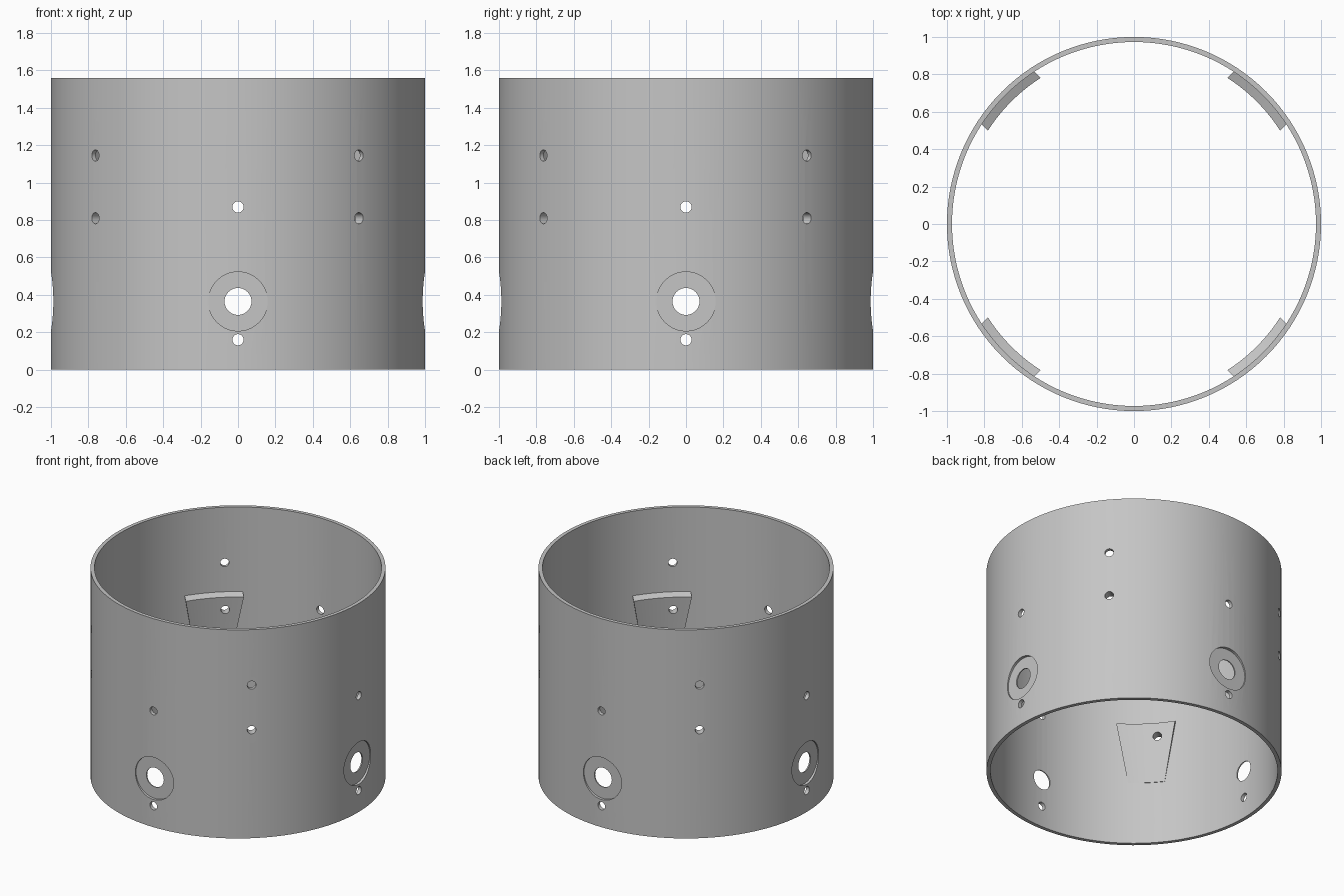
import bpy, bmesh, math
from mathutils import Matrix

cube = bpy.data.objects.get("Cube")
if cube:
    bpy.data.objects.remove(cube, do_unlink=True)

OUTER, INNER, HEIGHT = 1.0, 0.973, 1.56
QUARTERS = [math.radians(90 * i) for i in range(4)]

grey = bpy.data.materials.new("plain grey")
grey.use_nodes = True
grey.diffuse_color = (0.56, 0.56, 0.56, 1)
bsdf = next(n for n in grey.node_tree.nodes if n.type == 'BSDF_PRINCIPLED')
bsdf.inputs["Base Color"].default_value = grey.diffuse_color


def make_object(name, bm):
    bmesh.ops.recalc_face_normals(bm, faces=bm.faces)
    mesh = bpy.data.meshes.new(name)
    bm.to_mesh(mesh)
    bm.free()
    mesh.materials.append(grey)
    obj = bpy.data.objects.new(name, mesh)
    bpy.context.collection.objects.link(obj)
    return obj


def make_cutter(name, holes, offset, start, end):
    """Radial cylinders, each hole (height, radius) repeated every quarter turn."""
    bm = bmesh.new()
    for turn in QUARTERS:
        for z, radius in holes:
            place = (Matrix.Rotation(turn + offset, 4, 'Z')
                     @ Matrix.Translation(((start + end) / 2, 0, z))
                     @ Matrix.Rotation(math.pi / 2, 4, 'Y'))
            bmesh.ops.create_cone(bm, cap_ends=True, segments=40, radius1=radius,
                                  radius2=radius, depth=end - start, matrix=place)
    obj = make_object(name, bm)
    obj.hide_render = True
    return obj


def cut(obj, cutters):
    bpy.ops.object.select_all(action='DESELECT')
    bpy.context.view_layer.objects.active = obj
    obj.select_set(True)
    for cutter in cutters:
        mod = obj.modifiers.new(cutter.name, 'BOOLEAN')
        mod.operation = 'DIFFERENCE'
        mod.solver = 'EXACT'
        mod.object = cutter
        bpy.ops.object.modifier_apply(modifier=mod.name)
    bpy.ops.object.shade_smooth_by_angle(angle=math.radians(15))


# Tube wall: square profile joined ring by ring
def make_wall():
    bm = bmesh.new()
    profile = [(OUTER, 0), (OUTER, HEIGHT), (INNER, HEIGHT), (INNER, 0)]
    count = 128
    rings = []
    for i in range(count):
        a = math.tau * i / count
        rings.append([bm.verts.new((r * math.cos(a), r * math.sin(a), z)) for r, z in profile])
    for i in range(count):
        a, b = rings[i], rings[(i + 1) % count]
        for j in range(4):
            k = (j + 1) % 4
            bm.faces.new((a[j], b[j], b[k], a[k]))
    return make_object("tube_wall", bm)


# Wedge pad: narrows downwards and fades into the wall, sloping top, parallel sides
def make_pad(name, angle):
    bm = bmesh.new()
    embed = 0.985
    section = [(embed, 0.933, 0.2), (0.927, 0.908, 0.2), (0.969, 0.47, 0.125), (embed, 0.47, 0.125)]
    steps = 16
    slices = []
    for i in range(steps + 1):
        f = 2 * i / steps - 1
        slices.append([bm.verts.new((math.sqrt(r * r - (f * w) ** 2), f * w, z))
                       for r, z, w in section])
    for a, b in zip(slices, slices[1:]):
        for j in range(4):
            k = (j + 1) % 4
            bm.faces.new((a[j], b[j], b[k], a[k]))
    bm.faces.new(slices[0])
    bm.faces.new(slices[-1])
    bmesh.ops.rotate(bm, verts=bm.verts, matrix=Matrix.Rotation(angle, 3, 'Z'))
    return make_object(name, bm)


# Hole cutters: port bores with pin holes, port recesses, and offset screw holes
bores = make_cutter("port_bores", [(0.365, 0.072), (0.16, 0.03), (0.87, 0.03)], 0, 0.8, 1.2)
recesses = make_cutter("port_recesses", [(0.365, 0.158)], 0, 0.98, 1.2)
screws = make_cutter("screw_holes", [(0.81, 0.03), (1.145, 0.03)], math.radians(40.3), 0.8, 1.2)

cut(make_wall(), [recesses, bores, screws])
for number, turn in enumerate(QUARTERS, 1):
    cut(make_pad(f"wedge_pad_{number}", turn + math.pi / 4), [screws])

for cutter in (bores, recesses, screws):
    bpy.data.objects.remove(cutter, do_unlink=True)
